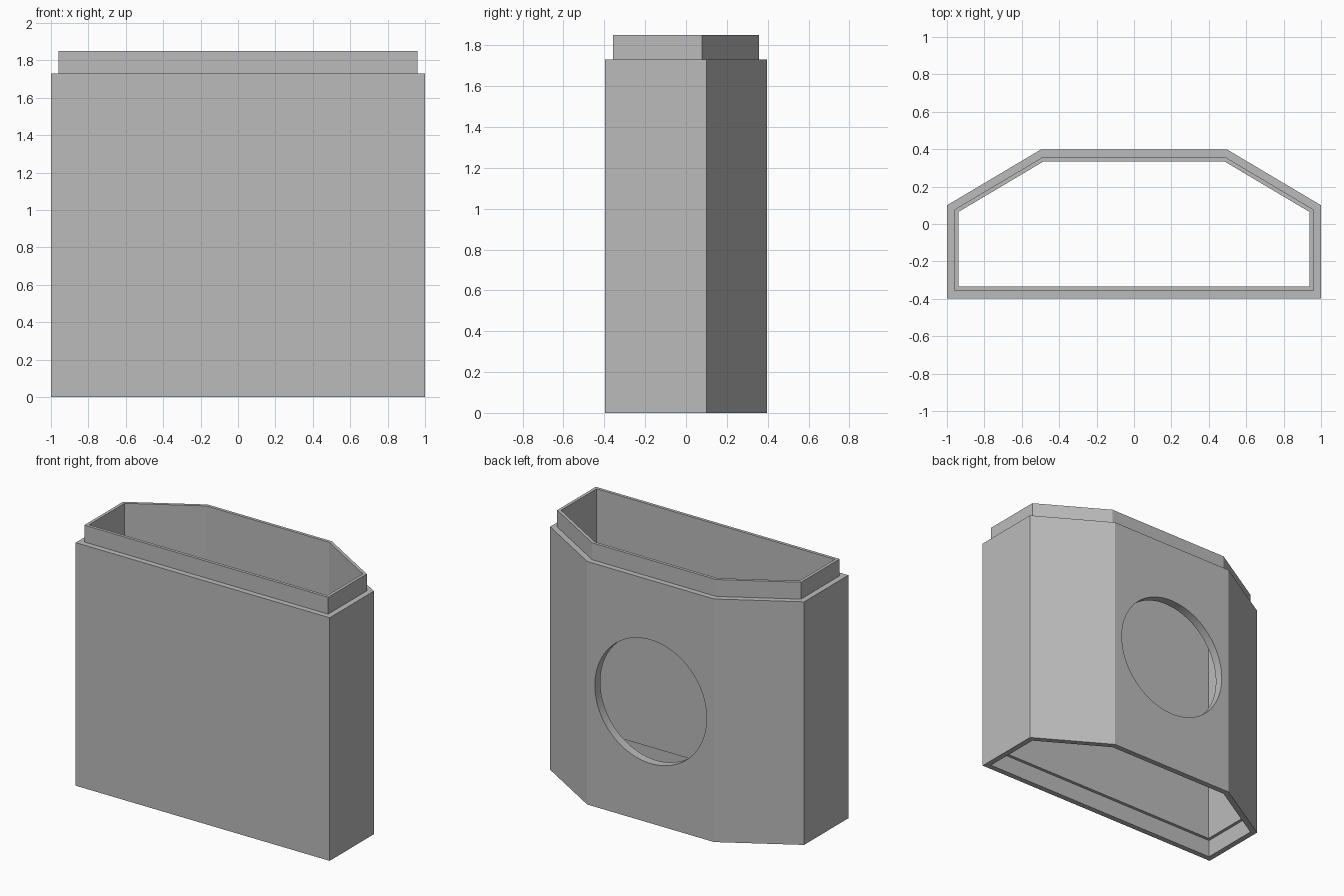
import bpy
import bmesh
import math
from mathutils import Vector

cube = bpy.data.objects.get("Cube")
if cube:
    bpy.data.objects.remove(cube, do_unlink=True)

WALL_TOP, LIP_TOP, SOCKET = 1.73, 1.85, 0.125
LIP, BORE = 0.04, 0.062   # insets from the outer outline
HOLE_R, HOLE_Z = 0.44, 0.865

# Outer plan, counter-clockwise: straight front, chamfered back corners
right_half = [Vector(p) for p in ((1, -0.397), (1, 0.1), (0.5, 0.397))]
outline = right_half + [Vector((-p.x, p.y)) for p in reversed(right_half)]


def inset(points, d):
    """Move every edge of the outline inward by d, mitring the corners."""
    result = []
    for i, p in enumerate(points):
        a = (p - points[i - 1]).normalized()
        b = (points[(i + 1) % len(points)] - p).normalized()
        na, nb = Vector((-a.y, a.x)), Vector((-b.y, b.x))
        result.append(p + (na + nb) * d / (1 + na.dot(nb)))
    return result


# Flat grey material
grey = bpy.data.materials.new("plain grey")
grey.use_nodes = True
colour = (0.5, 0.5, 0.5, 1)
grey.diffuse_color = colour
grey.node_tree.nodes["Principled BSDF"].inputs["Base Color"].default_value = colour

# Wall section (inset, height): outside, stacking lip, bore, socket underneath
section = [(0, 0), (0, WALL_TOP), (LIP, WALL_TOP), (LIP, LIP_TOP),
           (BORE, LIP_TOP), (BORE, SOCKET), (LIP, SOCKET), (LIP, 0)]

# Hollow housing: sweep the section around the outline
bm = bmesh.new()
rings = [[bm.verts.new((p.x, p.y, z)) for p in inset(outline, d)]
         for d, z in section]
for k, lower in enumerate(rings):
    upper = rings[(k + 1) % len(rings)]
    for i in range(len(lower)):
        j = (i + 1) % len(lower)
        bm.faces.new((lower[i], lower[j], upper[j], upper[i]))
bmesh.ops.recalc_face_normals(bm, faces=bm.faces)
mesh = bpy.data.meshes.new("housing")
bm.to_mesh(mesh)
bm.free()
mesh.materials.append(grey)
housing = bpy.data.objects.new("housing", mesh)
bpy.context.collection.objects.link(housing)

# Round opening through the back wall only
bpy.ops.mesh.primitive_cylinder_add(vertices=96, radius=HOLE_R, depth=0.4,
                                    location=(0, 0.4, HOLE_Z),
                                    rotation=(math.pi / 2, 0, 0))
cutter = bpy.context.object
cutter.name = "hole_cutter"
cutter.hide_render = True
cutter.data.materials.append(grey)

cut = housing.modifiers.new("round_opening", "BOOLEAN")
cut.operation = "DIFFERENCE"
cut.solver = "EXACT"
cut.object = cutter
bpy.ops.object.select_all(action="DESELECT")
housing.select_set(True)
bpy.context.view_layer.objects.active = housing
bpy.ops.object.modifier_apply(modifier=cut.name)
bpy.data.objects.remove(cutter, do_unlink=True)
bpy.ops.object.shade_smooth_by_angle(angle=math.radians(20))
